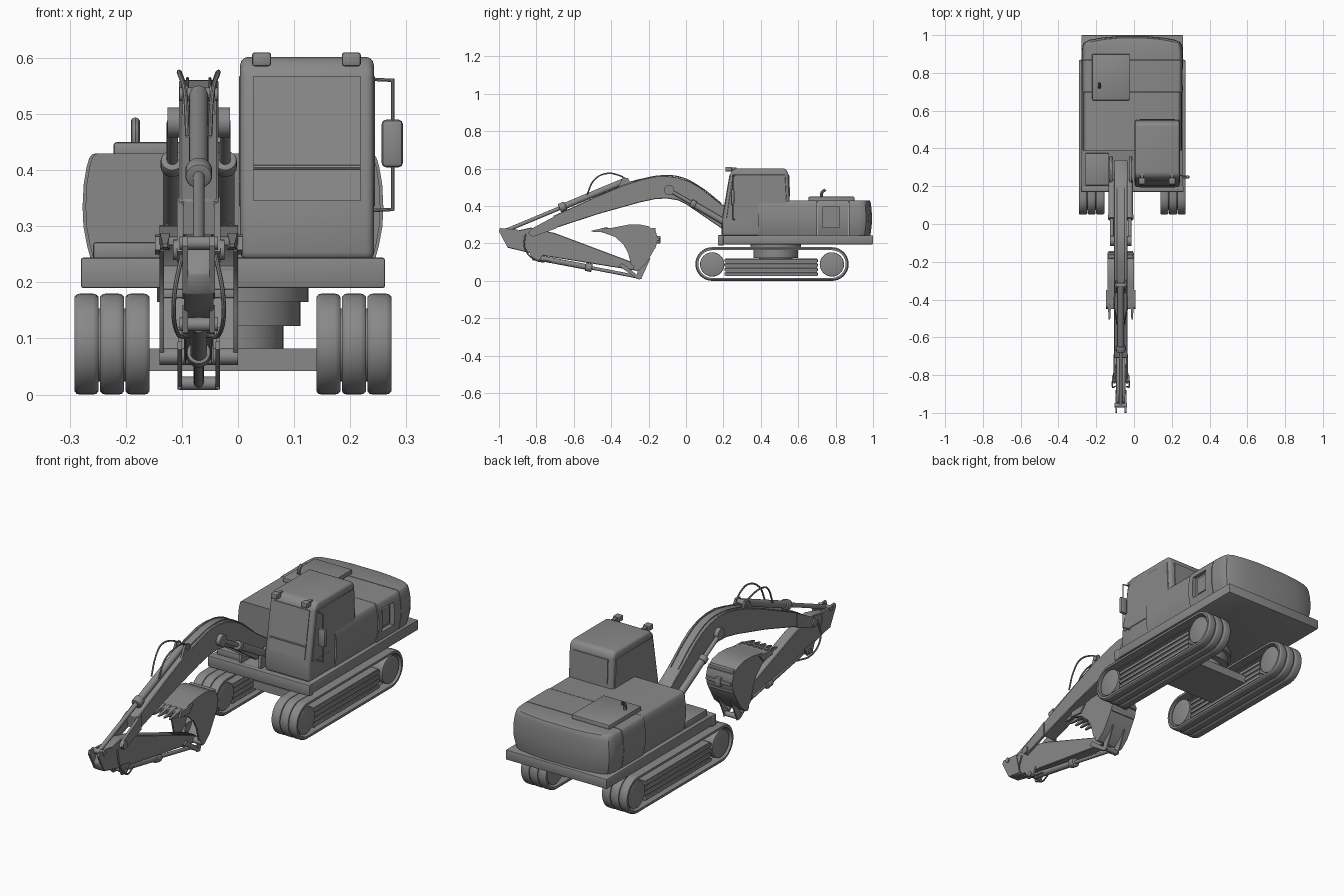
import bpy, bmesh, math
from mathutils import Vector

CX = -0.07   # centre line of boom, stick and bucket
BX = -0.009  # centre line of the chassis


def finish(name, bm, bevel=0, seg=2):
    bmesh.ops.recalc_face_normals(bm, faces=bm.faces)
    if bevel:
        sharp = [e for e in bm.edges if len(e.link_faces) == 2 and e.calc_face_angle() > 0.6]
        bmesh.ops.bevel(bm, geom=sharp, offset=bevel, segments=seg, profile=0.5, affect='EDGES')
    me = bpy.data.meshes.new(name)
    bm.to_mesh(me)
    bm.free()
    ob = bpy.data.objects.new(name, me)
    bpy.context.collection.objects.link(ob)
    return ob


def loft(name, rings, bevel=0, seg=2, closed=False):
    """Skin a list of point rings; cap the ends unless the loft is closed."""
    bm = bmesh.new()
    vs = [[bm.verts.new(p) for p in r] for r in rings]
    n = len(vs[0])
    for i in range(len(vs) if closed else len(vs) - 1):
        a, b = vs[i], vs[(i + 1) % len(vs)]
        for j in range(n):
            bm.faces.new((a[j], a[(j + 1) % n], b[(j + 1) % n], b[j]))
    if not closed:
        bm.faces.new(vs[0])
        bm.faces.new(vs[-1])
    return finish(name, bm, bevel, seg)


def prism(name, yz, x0, x1, bevel=0, seg=2):
    return loft(name, [[(x, y, z) for y, z in yz] for x in (x0, x1)], bevel, seg)


def box(name, x0, x1, y0, y1, z0, z1, bevel=0, seg=2):
    return prism(name, [(y0, z0), (y1, z0), (y1, z1), (y0, z1)], x0, x1, bevel, seg)


def rod(name, p, q, r, n=20, bevel=0):
    p, q = Vector(p), Vector(q)
    rot = (q - p).to_track_quat('Z', 'Y')
    rings = []
    for c in (p, q):
        rings.append([c + rot @ Vector((r * math.cos(t), r * math.sin(t), 0))
                      for t in (2 * math.pi * k / n for k in range(n))])
    return loft(name, rings, bevel)


def tube(name, pts, r):
    cu = bpy.data.curves.new(name, 'CURVE')
    cu.dimensions = '3D'
    cu.bevel_depth, cu.bevel_resolution, cu.resolution_u = r, 2, 8
    sp = cu.splines.new('BEZIER')
    sp.bezier_points.add(len(pts) - 1)
    for b, p in zip(sp.bezier_points, pts):
        b.co = p
        b.handle_left_type = b.handle_right_type = 'AUTO'
    ob = bpy.data.objects.new(name, cu)
    bpy.context.collection.objects.link(ob)


# Tracks: three belts, two wheels and a ribbed frame on each side
path = [(0.78, t) for t in range(-90, 91, 9)] + [(0.14, t) for t in range(90, 271, 9)]
for side in (-1, 1):
    tx = BX + side * 0.2155
    for k in (-1, 0, 1):
        x0, x1 = tx + k * 0.0455 - 0.0215, tx + k * 0.0455 + 0.0215
        section = [(x0, 0.074), (x0, 0.084), (x0 + 0.004, 0.0885), (x0 + 0.01, 0.09),
                   (x1 - 0.01, 0.09), (x1 - 0.004, 0.0885), (x1, 0.084), (x1, 0.074)]
        loft("track_belt", [[(x, yc + r * math.cos(math.radians(t)), 0.09 + r * math.sin(math.radians(t)))
                             for x, r in section] for yc, t in path], closed=True)
    for y in (0.14, 0.78):
        rod("track_wheel", (tx - 0.06, y, 0.088), (tx + 0.06, y, 0.088), 0.065, 32, bevel=0.004)
    box("track_frame", tx - 0.05, tx + 0.05, 0.21, 0.70, 0.025, 0.12)
    for z in (0.036, 0.06, 0.084, 0.108):
        box("track_frame_rib", tx - 0.056, tx + 0.056, 0.205, 0.705, z - 0.008, z + 0.008, 0.003)

# Undercarriage beam and slewing ring
box("axle_beam", -0.175, 0.16, 0.36, 0.60, 0.042, 0.082)
for r, z0, z1 in ((0.09, 0.08, 0.125), (0.12, 0.122, 0.168), (0.135, 0.165, 0.20)):
    rod("slewing_ring", (BX, 0.48, z0), (BX, 0.48, z1), r, 40)

# Deck
box("deck", -0.278, 0.26, 0.19, 1.0, 0.195, 0.243, 0.004)
box("deck_front", -0.28, 0.262, 0.17, 0.20, 0.19, 0.244, 0.004)
box("tool_box", -0.258, -0.132, 0.205, 0.375, 0.24, 0.272, 0.005)

# Engine body, bulging towards the middle of its height
levels = [(0.24, 0.253), (0.265, 0.26), (0.30, 0.2665), (0.335, 0.268), (0.375, 0.266), (0.405, 0.261),
          (0.422, 0.256), (0.428, 0.251), (0.43, 0.244)]


def body(name, plan):
    half = [[(w * u, v - (0.268 - w) * 0.6 * (v > 0.9), z) for u, v in plan] for z, w in levels]
    return loft(name, [[(BX + x, y, z) for x, y, z in r] +
                       [(BX - x, y, z) for x, y, z in reversed(r)] for r in half])


body("engine_body_front", [(0.98, 0.388), (0.98, 0.70)])
vented = body("engine_body_middle", [(1, 0.702), (1, 0.868)])
body("counterweight", [(1, 0.871), (0.995, 0.92), (0.982, 0.945), (0.95, 0.962), (0.85, 0.975), (0.6, 0.987),
                       (0.3, 0.994)])
cutter = box("vent_cutter", 0.235, 0.32, 0.73, 0.82, 0.285, 0.395)
cutter.hide_render = True
cutter.hide_set(True)
mod = vented.modifiers.new("vent", 'BOOLEAN')
mod.object = cutter
mod.solver = 'EXACT'
box("vent_louver", 0.225, 0.243, 0.75, 0.805, 0.30, 0.38)
box("hood_hatch", -0.222, -0.02, 0.655, 0.90, 0.42, 0.45, 0.006)
tube("exhaust_pipe", [(-0.183, 0.725, 0.44), (-0.183, 0.727, 0.472), (-0.183, 0.745, 0.488)], 0.008)

# Cab with window panels
prism("cab", [(0.195, 0.24), (0.195, 0.33), (0.238, 0.58), (0.262, 0.602), (0.53, 0.602),
              (0.547, 0.58), (0.562, 0.24)], 0.004, 0.242, 0.014, 3)
for x in (0.0015, 0.2385):
    prism("side_window", [(0.216, 0.335), (0.25, 0.568), (0.53, 0.568), (0.543, 0.335)], x, x + 0.006, 0.002, 1)
prism("windscreen", [(0.194, 0.345), (0.2325, 0.568), (0.25, 0.568), (0.21, 0.345)], 0.028, 0.218)
rod("windscreen_bar", (0.028, 0.204, 0.405), (0.218, 0.204, 0.405), 0.004, 8)
prism("rear_window", [(0.54, 0.45), (0.557, 0.45), (0.552, 0.565), (0.54, 0.565)], 0.03, 0.216)
for x in (0.042, 0.202):
    box("cab_light", x - 0.017, x + 0.017, 0.21, 0.245, 0.585, 0.61, 0.005)
    box("cab_light_mount", x - 0.008, x + 0.008, 0.235, 0.27, 0.585, 0.605)
for z0, z1 in ((0.562, 0.56), (0.328, 0.33)):
    rod("mirror_arm", (0.235, 0.26, z0), (0.277, 0.25, z1), 0.003, 8)
rod("mirror_post", (0.276, 0.25, 0.328), (0.276, 0.25, 0.563), 0.003, 8)
box("mirror", 0.256, 0.294, 0.24, 0.258, 0.405, 0.49, 0.008)

# Boom
prism("boom", [(0.34, 0.31), (0.19, 0.41), (0.075, 0.50), (0.02, 0.532), (-0.04, 0.552), (-0.10, 0.561),
               (-0.16, 0.56), (-0.24, 0.542), (-0.34, 0.51), (-0.46, 0.46), (-0.71, 0.347), (-0.70, 0.282),
               (-0.46, 0.36), (-0.245, 0.42), (-0.16, 0.438), (-0.10, 0.44), (-0.04, 0.43), (0.0, 0.41),
               (0.19, 0.28), (0.33, 0.25)], CX - 0.035, CX + 0.035, 0.003, 1)
for s in (-1, 1):
    x = CX + s * 0.033
    prism("boom_tip_fork", [(-0.69, 0.352), (-0.82, 0.282), (-0.845, 0.255), (-0.82, 0.235), (-0.69, 0.282)],
          x - 0.006, x + 0.006)
    x = CX + s * 0.052
    prism("boom_foot_bracket", [(0.19, 0.24), (0.19, 0.30), (0.23, 0.33), (0.31, 0.33), (0.36, 0.24)],
          x - 0.007, x + 0.007, 0.002, 1)
    # Boom lift cylinders on both sides
    rod("lift_cylinder_eye", (CX + s * 0.03, -0.09, 0.485), (CX + s * 0.056, -0.09, 0.485), 0.027, 24)
    x = CX + s * 0.047
    rod("lift_cylinder_rod", (x, -0.09, 0.485), (x, 0.04, 0.41), 0.01)
    rod("lift_cylinder_collar", (x, 0.025, 0.418), (x, 0.05, 0.404), 0.021, bevel=0.004)
    rod("lift_cylinder_barrel", (x, 0.04, 0.41), (x, 0.23, 0.30), 0.017)
    # Hydraulic hoses
    x = CX + s * 0.02
    tube("boom_hose", [(x, -0.30, 0.53), (CX + s * 0.03, -0.36, 0.565), (CX + s * 0.035, -0.43, 0.573),
                       (CX + s * 0.025, -0.49, 0.54), (x, -0.53, 0.46)], 0.004)
    tube("stick_hose", [(CX + s * 0.03, -0.86, 0.25), (CX + s * 0.044, -0.86, 0.17),
                        (CX + s * 0.038, -0.80, 0.11), (CX + s * 0.015, -0.72, 0.105)], 0.004)
    tube("boom_pipe", [(x, 0.19, 0.412), (x, 0.075, 0.502), (x, -0.03, 0.554), (x, -0.13, 0.562),
                       (x, -0.24, 0.543), (x, -0.30, 0.528)], 0.003)


def ram(name, p, m, q, r, collar):
    """Hydraulic ram: thick barrel p-m, thin rod m-q."""
    p, m, q = (Vector((CX, y, z)) for y, z in (p, m, q))
    d = (q - p).normalized() * 0.018
    rod(name + "_barrel", p, m, r)
    rod(name + "_collar", m - d, m + d, collar, bevel=0.005)
    rod(name + "_rod", m, q, r * 0.6)
    for e in (p, q):
        rod(name + "_pin", e - Vector((0.034, 0, 0)), e + Vector((0.034, 0, 0)), 0.012)


ram("stick_ram", (-0.325, 0.535), (-0.66, 0.395), (-0.96, 0.27), 0.017, 0.024)
ram("bucket_ram", (-0.80, 0.125), (-0.52, 0.072), (-0.25, 0.02), 0.015, 0.022)
for s in (-1, 1):
    x = CX + s * 0.024
    prism("stick_ram_mount", [(-0.29, 0.51), (-0.31, 0.55), (-0.34, 0.55), (-0.37, 0.49)], x - 0.005, x + 0.005)
    prism("bucket_ram_mount", [(-0.76, 0.15), (-0.785, 0.108), (-0.82, 0.11), (-0.84, 0.16)], x - 0.005, x + 0.005)
    prism("stick_end_plate", [(-0.90, 0.275), (-0.995, 0.282), (-1.0, 0.265), (-0.955, 0.18), (-0.88, 0.17)],
          x - 0.005, x + 0.005)

# Stick (dipper arm)
prism("stick", [(-0.94, 0.26), (-0.83, 0.285), (-0.70, 0.255), (-0.26, 0.09), (-0.245, 0.07), (-0.27, 0.055),
                (-0.80, 0.14), (-0.955, 0.178), (-0.97, 0.215)], CX - 0.026, CX + 0.026, 0.003, 1)
rod("stick_pivot", (CX - 0.046, -0.82, 0.258), (CX + 0.046, -0.82, 0.258), 0.018)

# Bucket: curved shell, cheek plates, lip and teeth
outer = [(-0.255, 0.055), (-0.215, 0.09), (-0.185, 0.14), (-0.16, 0.185), (-0.15, 0.225), (-0.162, 0.265),
         (-0.20, 0.292), (-0.25, 0.302), (-0.31, 0.30), (-0.44, 0.275)]
inner = [(y + (-0.235 - y) * 0.12 if y > -0.3 else y, z - 0.012 if z > 0.25 else z + 0.004) for y, z in outer]
prism("bucket_shell", outer + inner[::-1], CX - 0.066, CX + 0.066)
cheek = outer + [(-0.435, 0.255), (-0.38, 0.235), (-0.335, 0.195), (-0.31, 0.15), (-0.295, 0.09)]
for s in (-1, 1):
    x = CX + s * 0.066
    prism("bucket_cheek", cheek, x - 0.004, x + 0.004)
    prism("bucket_side_cutter", [(-0.35, 0.285), (-0.44, 0.282), (-0.45, 0.258), (-0.38, 0.25)],
          CX + s * 0.068, CX + s * 0.078)
    x = CX + s * 0.034
    prism("bucket_link", [(-0.235, 0.01), (-0.26, 0.01), (-0.36, 0.08), (-0.34, 0.095)], x - 0.004, x + 0.004)
    prism("bucket_lug", [(-0.265, 0.01), (-0.24, 0.01), (-0.19, 0.12), (-0.25, 0.12)], x - 0.003, x + 0.003)
box("bucket_lip", CX - 0.07, CX + 0.07, -0.45, -0.36, 0.266, 0.282, 0.003)
for k in range(5):
    x = CX - 0.06 + k * 0.03
    loft("bucket_tooth", [[(x - w, y, z0), (x + w, y, z0), (x + w, y, z1), (x - w, y, z1)]
                          for w, y, z0, z1 in ((0.009, -0.42, 0.258, 0.288), (0.004, -0.505, 0.263, 0.268))])
for y, z in ((-0.172, 0.18), (-0.152, 0.222), (-0.172, 0.275)):
    box("bucket_wear_strip", CX - 0.066, CX + 0.066, y - 0.01, y + 0.01, z - 0.008, z + 0.008, 0.003)
box("bucket_hook", CX - 0.015, CX + 0.015, -0.16, -0.137, 0.20, 0.24, 0.004)
rod("bucket_pin", (CX - 0.07, -0.265, 0.068), (CX + 0.07, -0.265, 0.068), 0.015)
rod("link_pin", (CX - 0.038, -0.25, 0.018), (CX + 0.038, -0.25, 0.018), 0.009)

# Dark grey paint and smooth shading with sharp edges kept
paint = bpy.data.materials.new("dark_grey")
paint.diffuse_color = (0.25, 0.25, 0.25, 1)
for ob in bpy.context.scene.objects:
    ob.data.materials.append(paint)
    if not ob.hide_render:
        ob.select_set(True)
        bpy.context.view_layer.objects.active = ob
bpy.ops.object.convert(target='MESH')
bpy.ops.object.shade_smooth_by_angle(angle=math.radians(35))
